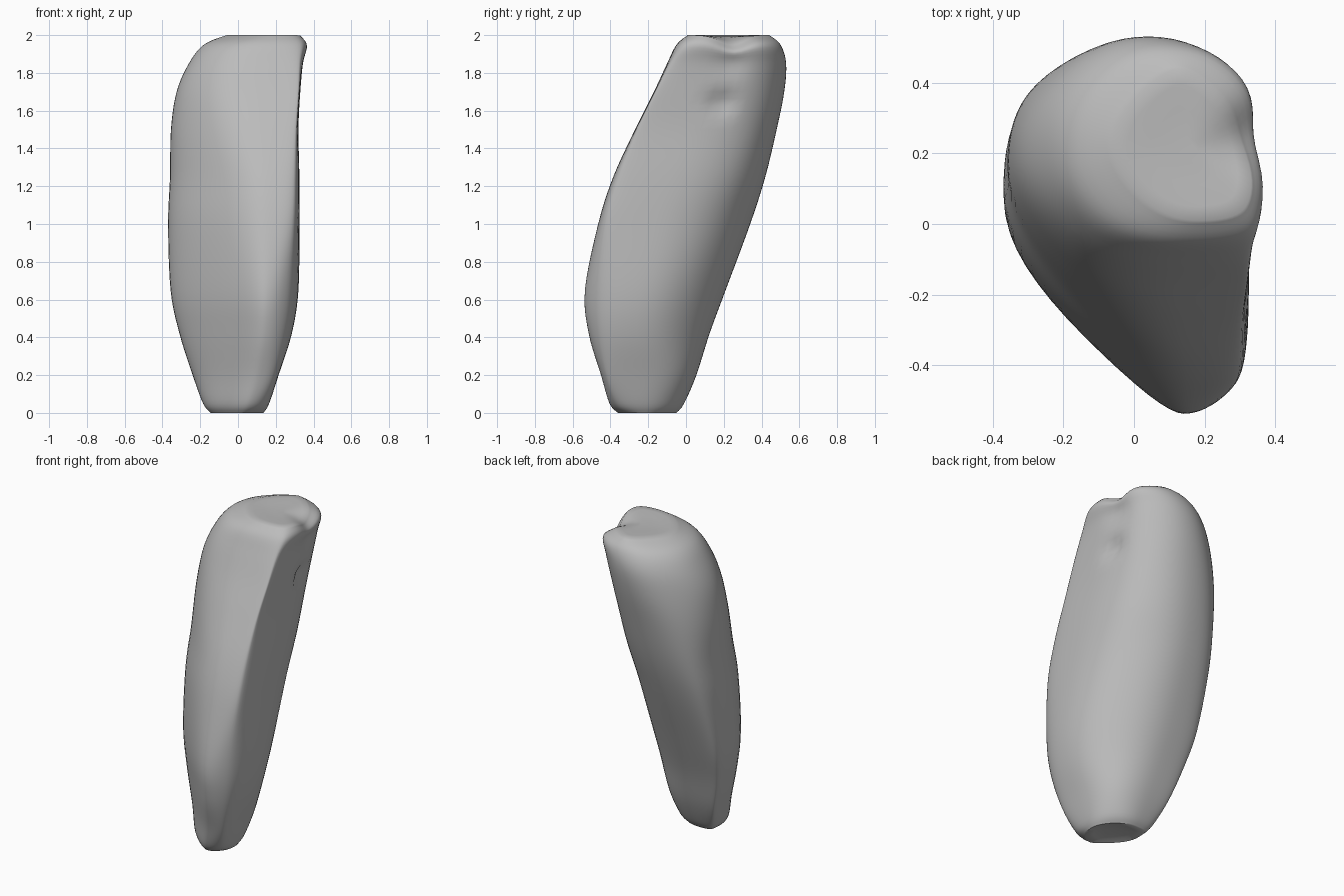
import bpy
import bmesh
from math import cos, sin, pi, sqrt, exp
from mathutils import Vector

default_cube = bpy.data.objects.get("Cube")
if default_cube:
    bpy.data.objects.remove(default_cube, do_unlink=True)

# Each row: height, then the reach of the body in eight directions,
# starting at +x and turning counter-clockwise in steps of 45 degrees
SECTIONS = [
    (0.0, .135, -.02, -.05, .05, .145, .25, .36, .3),
    (.05, .165, .02, -.01, .1, .185, .275, .405, .36),
    (.2, .215, .08, .055, .19, .24, .285, .45, .435),
    (.42, .285, .13, .125, .28, .31, .31, .515, .5),
    (.65, .32, .19, .21, .36, .357, .325, .535, .525),
    (1.0, .325, .285, .34, .435, .37, .305, .465, .515),
    (1.25, .325, .36, .42, .465, .36, .265, .385, .47),
    (1.5, .32, .42, .48, .475, .355, .225, .27, .4),
    (1.7, .33, .465, .52, .46, .325, .18, .17, .34),
    (1.85, .345, .495, .53, .425, .26, .12, .1, .29),
    (1.95, .37, .505, .5, .36, .18, .045, .05, .25),
    (2.0, .34, .43, .44, .25, .06, -.07, -.01, .19),
]

# Soft hollows: centre, radius, push
HOLLOWS = [
    (Vector((.36, .25, 2.0)), .1, Vector((-.03, .0, -.05))),
    (Vector((.35, .24, 1.85)), .08, Vector((-.02, .0, .0))),
    (Vector((.33, .19, 1.64)), .06, Vector((-.04, .0, .0))),
]

ROW_STEPS = 5
CURVE_STEPS = 8


def blend(a, b, c, d, t):
    """Smooth interpolation between b and c."""
    return b + .5 * t * (c - a + t * (2 * a - 5 * b + 4 * c - d + t * (3 * (b - c) + d - a)))


def smooth_rows(rows):
    last = len(rows) - 1
    result = []
    for i in range(last):
        near = [rows[max(i - 1, 0)], rows[i], rows[i + 1], rows[min(i + 2, last)]]
        for step in range(ROW_STEPS):
            result.append([blend(*values, step / ROW_STEPS) for values in zip(*near)])
    result.append(list(rows[-1]))
    return result


def outline(row):
    """Rounded closed curve touching the eight limits of a section."""
    z, reach = row[0], list(row[1:])
    count = len(reach)
    for i in range(count):
        limit = (reach[i - 1] + reach[(i + 1) % count]) / sqrt(2)
        reach[i] = min(reach[i], limit)
    corners = []
    for i in range(count):
        angle = i * pi / 4
        along = reach[(i + 1) % count] * sqrt(2) - reach[i]
        corners.append(Vector((reach[i] * cos(angle) - along * sin(angle),
                               reach[i] * sin(angle) + along * cos(angle), z)))
    points = []
    for i in range(count):
        corner = corners[i]
        start = (corners[i - 1] + corner) / 2
        end = (corner + corners[(i + 1) % count]) / 2
        for step in range(CURVE_STEPS):
            t = step / CURVE_STEPS
            points.append(start * (1 - t) ** 2 + corner * 2 * t * (1 - t) + end * t * t)
    return points


def shrink(points, factor, lift):
    centre = sum(points, Vector()) / len(points)
    return [centre.lerp(p, factor) + Vector((0, 0, lift)) for p in points]


# Loft the sections, with inner rings for the two ends
rings = [outline(row) for row in smooth_rows(SECTIONS)]
bottom_caps = [shrink(rings[0], f, lift) for f, lift in ((.3, .015), (.7, .01))]
top_caps = [shrink(rings[-1], f, lift) for f, lift in ((.8, .0), (.5, -.004), (.2, -.006))]
rings = bottom_caps + rings + top_caps

bm = bmesh.new()
loops = [[bm.verts.new(p) for p in ring] for ring in rings]
for lower, upper in zip(loops, loops[1:]):
    for i in range(len(lower)):
        j = (i + 1) % len(lower)
        bm.faces.new((lower[i], lower[j], upper[j], upper[i]))
bm.faces.new(loops[0][::-1])
bm.faces.new(loops[-1])

# Press in the hollows near the top
for vert in bm.verts:
    shift = Vector()
    for centre, radius, push in HOLLOWS:
        shift += push * exp(-((vert.co - centre).length / radius) ** 2)
    vert.co += shift

bmesh.ops.recalc_face_normals(bm, faces=bm.faces[:])
mesh = bpy.data.meshes.new("curved_body")
bm.to_mesh(mesh)
bm.free()
body = bpy.data.objects.new("curved_body", mesh)
bpy.context.collection.objects.link(body)

# Plain grey surface
grey = bpy.data.materials.new("plain_grey")
grey.use_nodes = True
colour = (.5, .5, .5, 1)
grey.diffuse_color = colour
grey.node_tree.nodes["Principled BSDF"].inputs["Base Color"].default_value = colour
mesh.materials.append(grey)

bpy.ops.object.select_all(action="DESELECT")
body.select_set(True)
bpy.context.view_layer.objects.active = body
bpy.ops.object.shade_smooth_by_angle(angle=pi / 3)
